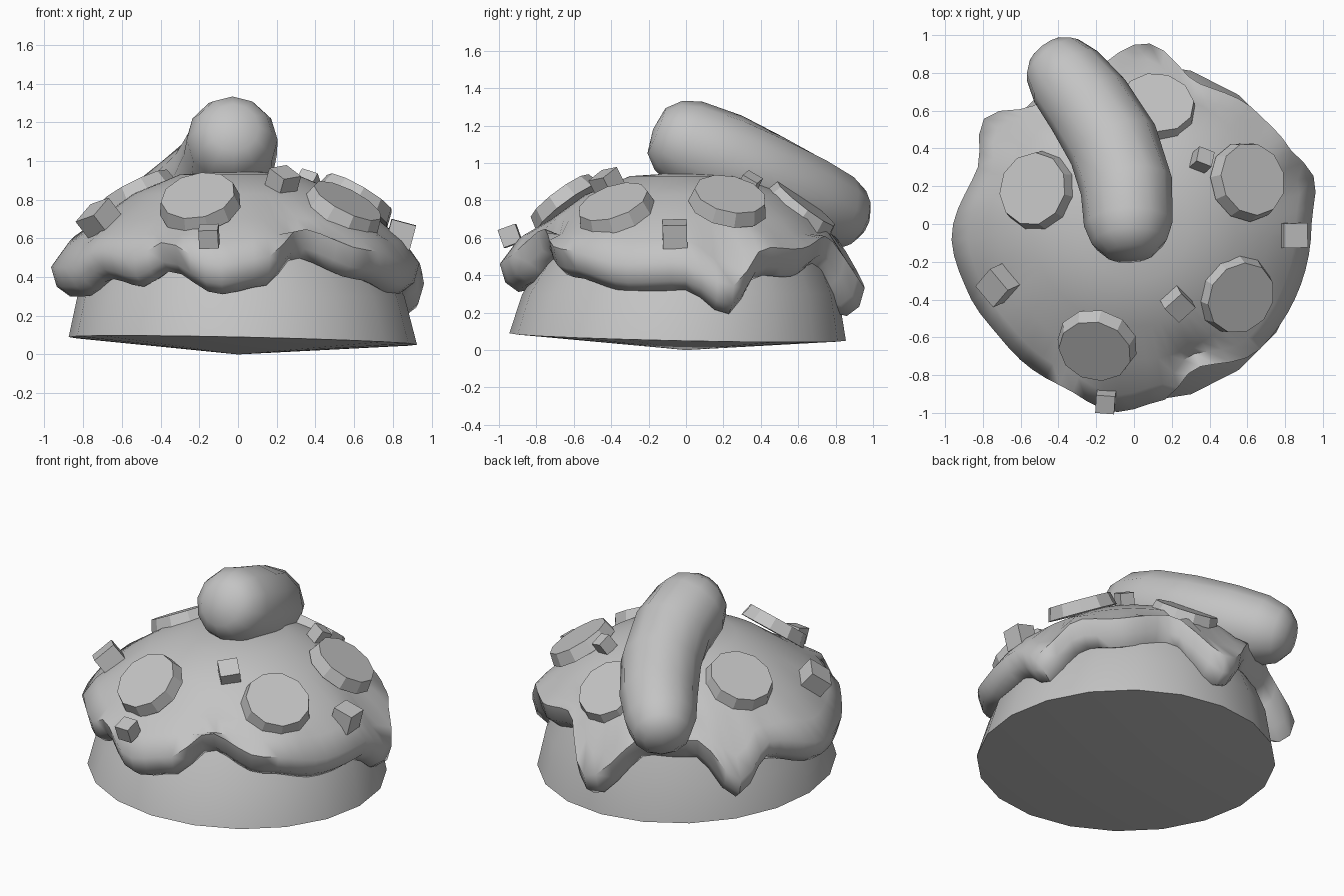
import bpy, bmesh, math
from mathutils import Vector, Matrix

cube = bpy.data.objects.get("Cube")
if cube:
    bpy.data.objects.remove(cube, do_unlink=True)

grey = bpy.data.materials.new("plain_grey")
COLOUR = (0.55, 0.55, 0.55, 1)
grey.use_nodes = True
grey.diffuse_color = COLOUR
for node in grey.node_tree.nodes:
    if node.type == 'BSDF_PRINCIPLED':
        node.inputs["Base Color"].default_value = COLOUR


def finish(name, bm, smooth_angle=None):
    """Turn a bmesh into a named object, optionally smooth shaded."""
    bmesh.ops.recalc_face_normals(bm, faces=bm.faces)
    mesh = bpy.data.meshes.new(name)
    bm.to_mesh(mesh)
    bm.free()
    mesh.materials.append(grey)
    obj = bpy.data.objects.new(name, mesh)
    bpy.context.collection.objects.link(obj)
    if smooth_angle:
        bpy.ops.object.select_all(action='DESELECT')
        obj.select_set(True)
        bpy.context.view_layer.objects.active = obj
        bpy.ops.object.shade_smooth_by_angle(angle=math.radians(smooth_angle))
    return obj


def loft(rings, start=None, end=None):
    """Skin closed rings of points, with optional pole points at both ends."""
    bm = bmesh.new()
    loops = [[bm.verts.new(p) for p in ring] for ring in rings]
    n = len(loops[0])
    for a, b in zip(loops, loops[1:]):
        for i in range(n):
            j = (i + 1) % n
            bm.faces.new((a[i], a[j], b[j], b[i]))
    for point, ring in ((start, loops[0]), (end, loops[-1])):
        if point is not None:
            pole = bm.verts.new(point)
            for i in range(n):
                bm.faces.new((pole, ring[i], ring[(i + 1) % n]))
    return bm


def circle(count, radius):
    return [(radius * math.cos(math.tau * i / count),
             radius * math.sin(math.tau * i / count)) for i in range(count)]


# Cake base: tapered drum, slightly tilted rim, shallow cone underneath
lower = [(x + 0.025, y - 0.045, 0.07 - 0.022 * (x + y)) for x, y in circle(20, 0.9)]
middle = [(x + 0.015, y - 0.03, 0.3) for x, y in circle(20, 0.845)]
upper = [(x, y, 0.56) for x, y in circle(20, 0.71)]
finish("cake_base", loft([lower, middle, upper], (0, 0, 0), (0, 0, 0.6)), 40)

# Icing edge: angle, outer radius, height of the lower edge
EDGE = [(0, .94, .32), (14, .985, .19), (28, .91, .4), (42, .88, .39),
        (66, .82, .46), (86, .96, .18), (108, .83, .46), (130, .82, .45),
        (145, .97, .23), (160, .88, .4), (186, .97, .3), (204, .95, .3),
        (219, .93, .39), (235, .94, .35), (246, .94, .43), (264, 1, .31),
        (278, .95, .35), (293, .83, .5), (315, .94, .39), (340, .94, .31),
        (360, .94, .32)]


def edge_at(angle):
    for (a, r1, z1), (b, r2, z2) in zip(EDGE, EDGE[1:]):
        if a <= angle <= b:
            t = (angle - a) / (b - a)
            t = t * t * (3 - 2 * t)
            return r1 + (r2 - r1) * t, z1 + (z2 - z1) * t


def icing_column(angle):
    """Section through the icing from the crown down to the tucked lip."""
    r, z = edge_at(angle)
    return [(0.3, 0.93), (0.54, 0.83), (0.72, 0.7),
            (0.91 * r, min(z + 0.27, 0.62)), (r, z + 0.15),
            (0.97 * r, z + 0.05), (0.9 * r, z), (0.7, z + 0.04)]


columns = []
for angle in range(0, 360, 5):
    a = math.radians(angle)
    columns.append([(r * math.cos(a), r * math.sin(a), z) for r, z in icing_column(angle)])
finish("icing", loft(list(zip(*columns)), (0, 0, 0.95)), 60)

# Curved sausage-shaped topping with rounded ends
PATH = [Vector(p) for p in ((-.03, 0, 1.11), (-.04, .2, 1.03), (-.11, .42, .92),
                            (-.24, .63, .82), (-.36, .78, .75))]
RADII = (.235, .245, .245, .235, .215)
first_dir = (PATH[0] - PATH[1]).normalized()
last_dir = (PATH[-1] - PATH[-2]).normalized()
stations = [(PATH[0] + first_dir * 0.17, .13), (PATH[0] + first_dir * 0.1, .2)]
stations += list(zip(PATH, RADII))
stations += [(PATH[-1] + last_dir * 0.12, .175), (PATH[-1] + last_dir * 0.18, .11)]
rings = []
for i, (centre, radius) in enumerate(stations):
    before = stations[max(i - 1, 0)][0]
    after = stations[min(i + 1, len(stations) - 1)][0]
    along = (after - before).normalized()
    side = along.cross(Vector((0, 0, 1))).normalized()
    up = side.cross(along)
    rings.append([centre + side * x + up * y for x, y in circle(12, radius)])
finish("curved_topping", loft(rings, PATH[0] + first_dir * 0.19,
                              PATH[-1] + last_dir * 0.2), 60)


def outward(x, y, tilt):
    """Rotation that leans the local z axis away from the centre."""
    heading = math.atan2(y, x)
    return Matrix.Rotation(heading, 4, 'Z') @ Matrix.Rotation(math.radians(tilt), 4, 'Y')


# Round slices: x, y, z, tilt
SLICES = [(-.2, -.65, .79, 38), (.55, -.38, .76, 32), (.61, .23, .8, 32),
          (.12, .62, .75, 38), (-.52, .18, .83, 28)]
for i, (x, y, z, tilt) in enumerate(SLICES):
    bm = bmesh.new()
    bmesh.ops.create_cone(bm, cap_ends=True, segments=11, radius1=0.215, radius2=0.195,
                          depth=0.08, matrix=Matrix.Translation((x, y, z)) @ outward(x, y, tilt))
    finish(f"round_slice_{i + 1}", bm)

# Small cubes: x, y, z, tilt, twist, size
CHUNKS = [(-.71, -.32, .69, 40, 20, .15), (-.15, -.94, .61, 20, 5, .1),
          (.23, -.42, .89, 30, 15, .12), (.36, .34, .89, 35, 30, .09),
          (.84, -.06, .62, 15, 5, .13)]
for i, (x, y, z, tilt, twist, size) in enumerate(CHUNKS):
    bm = bmesh.new()
    spin = Matrix.Rotation(math.radians(twist), 4, 'Z')
    bmesh.ops.create_cube(bm, size=size,
                          matrix=Matrix.Translation((x, y, z)) @ outward(x, y, tilt) @ spin)
    finish(f"small_cube_{i + 1}", bm)
